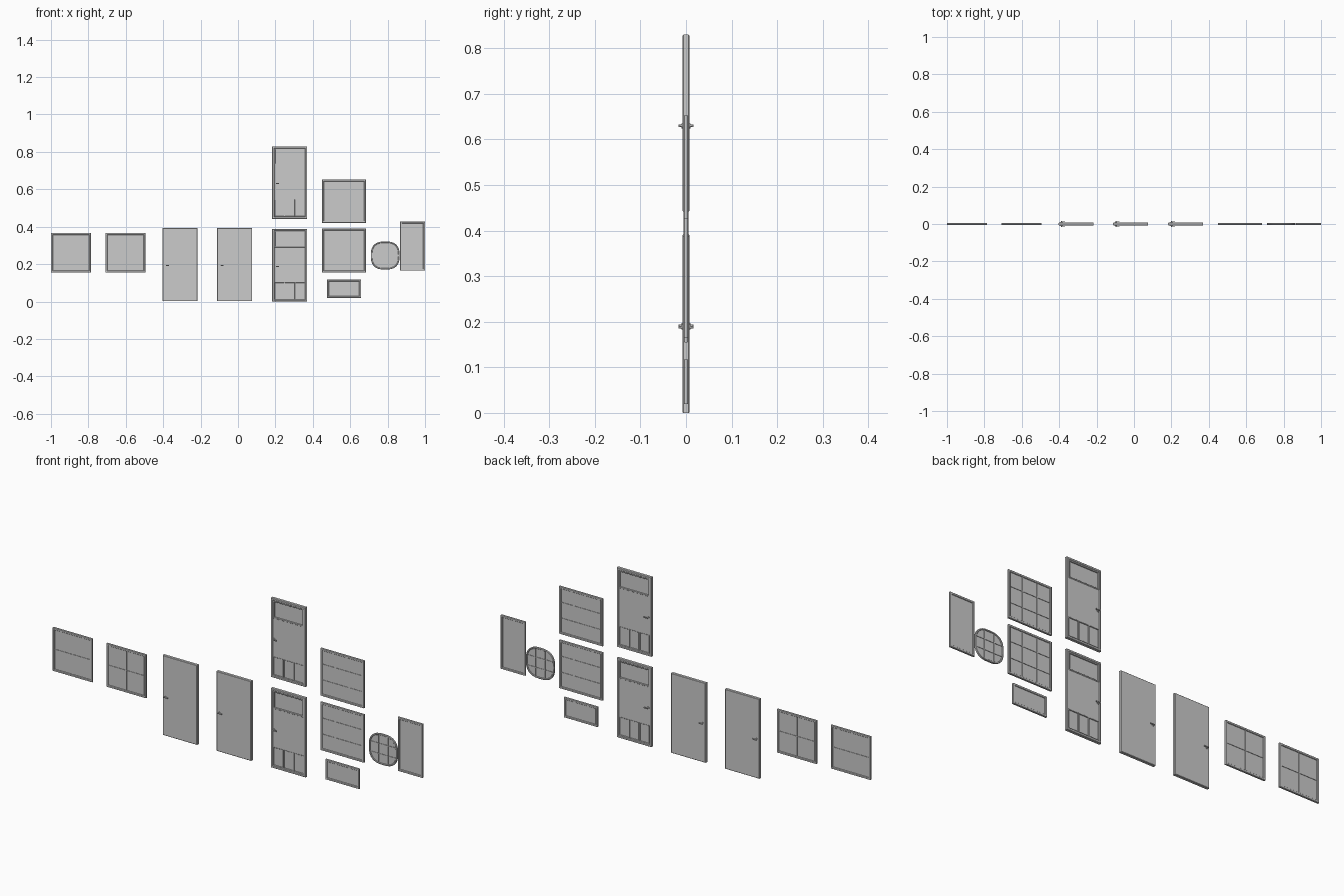
import bpy, bmesh, math

if "Cube" in bpy.data.objects:
    bpy.data.objects.remove(bpy.data.objects["Cube"])


def finish(name, bm, smooth=False):
    bmesh.ops.recalc_face_normals(bm, faces=bm.faces)
    me = bpy.data.meshes.new(name)
    bm.to_mesh(me)
    bm.free()
    ob = bpy.data.objects.new(name, me)
    bpy.context.collection.objects.link(ob)
    if smooth:
        bpy.ops.object.select_all(action='DESELECT')
        ob.select_set(True)
        bpy.context.view_layer.objects.active = ob
        bpy.ops.object.shade_smooth_by_angle(angle=math.radians(35))
    return ob


def box(name, x0, x1, z0, z1, half_y, y=0.0):
    bm = bmesh.new()
    bmesh.ops.create_cube(bm, size=1)
    for v in bm.verts:
        v.co = ((x0 + x1) / 2 + v.co.x * (x1 - x0), y + v.co.y * 2 * half_y,
                (z0 + z1) / 2 + v.co.z * (z1 - z0))
    return finish(name, bm)


def rect(x0, x1, z0, z1):
    return lambda i: [(x0 + i, z0 + i), (x1 - i, z0 + i), (x1 - i, z1 - i), (x0 + i, z1 - i)]


def spow(v, p):
    return math.copysign(abs(v) ** p, v)


def oval(cx, cz, rx, rz, n=2.7, count=32):
    angles = [2 * math.pi * k / count for k in range(count)]
    return lambda i: [(cx + (rx - i) * spow(math.cos(a), 2 / n),
                       cz + (rz - i) * spow(math.sin(a), 2 / n)) for a in angles]


def loft(name, outline, profile, ring, smooth=False):
    """Sweep (inset, y) points round an outline, closed as a ring or capped as a slab."""
    bm = bmesh.new()
    loops = [[bm.verts.new((x, y, z)) for x, z in outline(i)] for i, y in profile]
    pairs = list(zip(loops, loops[1:] + loops[:1]))
    for a, b in pairs if ring else pairs[:-1]:
        for k in range(len(a)):
            m = (k + 1) % len(a)
            bm.faces.new((a[k], a[m], b[m], b[k]))
    if not ring:
        bm.faces.new(loops[0])
        bm.faces.new(loops[-1])
    return finish(name, bm, smooth)


def ring_profile(width, depth, c):
    half = [(width, depth - c), (width - c, depth), (c, depth), (0, depth - c)]
    return half + [(i, -y) for i, y in reversed(half)]


def slab_profile(depth, c):
    return [(c, -depth), (0, -depth + c), (0, depth - c), (c, depth)]


FRAME = ring_profile(0.010, 0.0052, 0.0015)
PANE = [(0.008, -0.0012), (0.008, 0.0012)]
BAR = 0.0016


def window(name, x0, x1, z0, z1, cols, rows):
    shape = rect(x0, x1, z0, z1)
    loft(name + "_frame", shape, FRAME, True)
    loft(name + "_pane", shape, PANE, False)
    for c in range(1, cols):
        x = x0 + (x1 - x0) * c / cols
        box(name + "_upright_bar", x - BAR, x + BAR, z0 + .008, z1 - .008, 0.0035)
    for r in range(1, rows):
        z = z0 + (z1 - z0) * r / rows
        box(name + "_cross_bar", x0 + .008, x1 - .008, z - BAR, z + BAR, 0.0033)


def rounded_window(name, cx, cz, rx, rz):
    shape = oval(cx, cz, rx, rz)
    loft(name + "_frame", shape, ring_profile(0.007, 0.0052, 0.0015), True, True)
    loft(name + "_pane", shape, [(0.005, -0.0012), (0.005, 0.0012)], False)
    reach = (1 - (1 / 3) ** 2.7) ** (1 / 2.7)
    for s in (-1, 1):
        x, h = cx + s * rx / 3, rz * reach - 0.004
        box(name + "_upright_bar", x - BAR, x + BAR, cz - h, cz + h, 0.0035)
        z, w = cz + s * rz / 3, rx * reach - 0.004
        box(name + "_cross_bar", cx - w, cx + w, z - BAR, z + BAR, 0.0033)


def handle(x, z):
    # round spindle and plates through the door, with a lever on each side
    for r, d, part in ((0.0055, 0.0095, "rose"), (0.0025, 0.015, "spindle")):
        loft("handle_" + part, oval(x, z, r, r, 2, 16), [(0, -d), (0, d)], False, True)
    for s in (-1, 1):
        box("handle_lever", x - 0.003, x + 0.018, z - 0.0025, z + 0.0025, 0.0018, s * 0.0145)


def plain_door(x0):
    loft("plain_door", rect(x0, x0 + 0.187, 0.002, 0.392), slab_profile(0.0078, 0.002), False)
    handle(x0 + 0.015, 0.192)


def glazed_door(x0, z0):
    x1, z1 = x0 + 0.187, z0 + 0.388
    # outer frame, thin core and solid middle panel
    loft("glazed_door_frame", rect(x0, x1, z0, z1), ring_profile(0.011, 0.0078, 0.002), True)
    box("glazed_door_core", x0 + .009, x1 - .009, z0 + .009, z1 - .009, 0.0015)
    box("glazed_door_middle_panel", x0 + .009, x1 - .009, z0 + .102, z0 + .292, 0.0055)
    # trim round the upper light and three lower lights
    loft("upper_light_trim", rect(x0 + .010, x1 - .010, z0 + .290, z1 - .010),
         ring_profile(0.007, 0.0066, 0.001), True)
    step = (x1 - x0 - 0.022) / 3
    for k in range(3):
        a = x0 + 0.011 + k * step
        loft("lower_light_trim", rect(a, a + step, z0 + .011, z0 + .103),
             ring_profile(0.003, 0.006, 0.0007), True)
    handle(x0 + 0.017, z0 + 0.188)


# four-pane windows
for x in (-1.0, -0.709):
    window("four_pane_window", x, x + 0.214, 0.155, 0.367, 2, 2)

# doors
for x in (-0.403, -0.111):
    plain_door(x)
for z in (0.0, 0.442):
    glazed_door(0.183, z)

# nine-pane windows
for z0, z1 in ((0.155, 0.39), (0.421, 0.653)):
    window("nine_pane_window", 0.449, 0.684, z0, z1, 3, 3)

# single-pane windows and the rounded one
window("low_window", 0.476, 0.658, 0.019, 0.117, 1, 1)
window("tall_window", 0.867, 1.0, 0.165, 0.428, 1, 1)
rounded_window("rounded_window", 0.787, 0.246, 0.077, 0.075)
